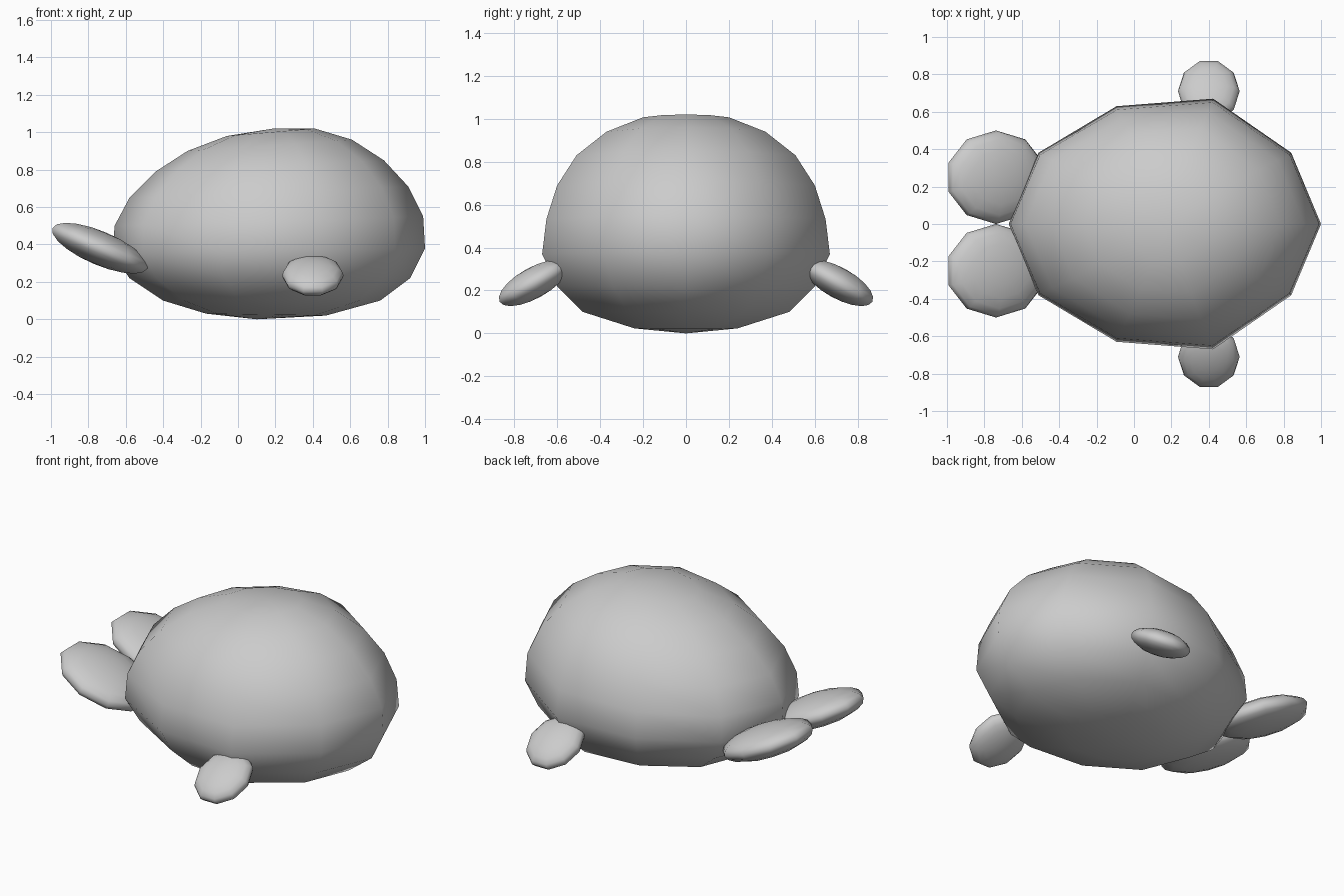
import bpy, bmesh
from math import cos, sin, pi, radians
from mathutils import Matrix

if "Cube" in bpy.data.objects:
    bpy.data.objects.remove(bpy.data.objects["Cube"])

SEG = 10


def finish(bm, name):
    bmesh.ops.recalc_face_normals(bm, faces=bm.faces)
    for f in bm.faces:
        f.smooth = True
    me = bpy.data.meshes.new(name)
    bm.to_mesh(me)
    bm.free()
    ob = bpy.data.objects.new(name, me)
    bpy.context.collection.objects.link(ob)
    return ob


# Egg-shaped body: each ring is (left x, left z, right x, right z, half width)
rings = [
    (-.06, .98, .41, 1.02, .20),
    (-.27, .90, .61, .96, .37),
    (-.44, .79, .78, .85, .51),
    (-.58, .65, .91, .71, .60),
    (-.66, .50, .99, .55, .65),
    (-.67, .35, 1.0, .38, .67),
    (-.58, .22, .92, .22, .60),
    (-.40, .10, .76, .10, .48),
    (-.17, .03, .47, .02, .24),
]
# Width fullness by angle away from the +x end
full = [1, .92, 1, .94, .92, 1]

bm = bmesh.new()
top = bm.verts.new((.19, 0, 1.02))
bottom = bm.verts.new((.10, 0, 0))
loops = []
for lx, lz, rx, rz, w in rings:
    loop = []
    for i in range(SEG):
        a = 2 * pi * i / SEG
        t = (cos(a) + 1) / 2
        y = w / sin(radians(72)) * sin(a) * full[min(i, SEG - i)]
        loop.append(bm.verts.new((lx + (rx - lx) * t, y, lz + (rz - lz) * t)))
    loops.append(loop)
for i in range(SEG):
    j = (i + 1) % SEG
    bm.faces.new((top, loops[0][i], loops[0][j]))
    bm.faces.new((bottom, loops[-1][j], loops[-1][i]))
    for a, b in zip(loops, loops[1:]):
        bm.faces.new((a[i], b[i], b[j], a[j]))
finish(bm, "body")


# Flattened ball used for every fin
def fin(name, loc, size, rot, turn=0):
    bm = bmesh.new()
    m = (Matrix.Translation(loc) @ rot @ Matrix.Diagonal((*size, 1))
         @ Matrix.Rotation(radians(turn), 4, 'Z'))
    bmesh.ops.create_uvsphere(bm, u_segments=SEG, v_segments=10, radius=1, matrix=m)
    finish(bm, name)


# Mirrored pairs of tail lobes and side fins
for s, side in ((1, "right"), (-1, "left")):
    fin("tail_lobe_" + side, (-.738, .25 * s, .38), (.29, .25, .09),
        Matrix.Rotation(radians(23), 4, 'Y'))
    fin("side_fin_" + side, (.40, .71 * s, .235), (.165, .19, .072),
        Matrix.Rotation(radians(-29 * s), 4, 'X'), 90)
